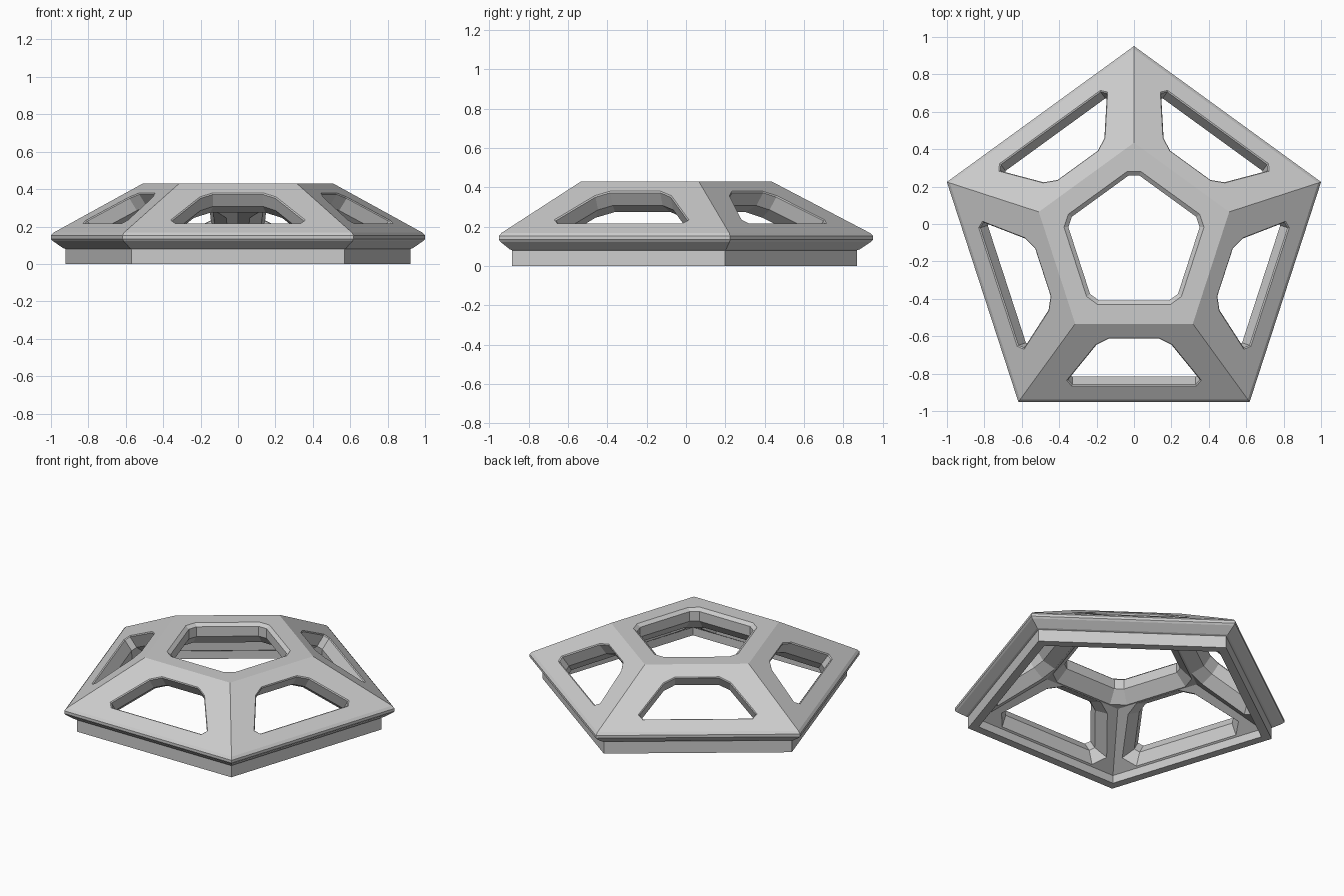
import bpy, bmesh
from math import cos, sin, pi, atan2, tan
from mathutils import Vector

if "Cube" in bpy.data.objects:
    bpy.data.objects.remove(bpy.data.objects["Cube"])

CY = -0.1005                      # pentagon centre in y
TOP_A, TOP_Z = 0.433, 0.43        # apothem and height of the flat top
RIM_A, RIM_Z = 0.838, 0.168       # lower end of the sloping panels
THICK = 0.155
WALL = 0.083                      # straight part of each opening, flared below
slope = atan2(TOP_Z - RIM_Z, RIM_A - TOP_A)


def loft(name, rings):
    """Closed solid through equally sized rings, capped at both ends."""
    bm = bmesh.new()
    loops = [[bm.verts.new(p) for p in r] for r in rings]
    n = len(loops[0])
    for a, b in zip(loops, loops[1:]):
        for i in range(n):
            bm.faces.new((a[i], a[(i + 1) % n], b[(i + 1) % n], b[i]))
    bm.faces.new(loops[0][::-1])
    bm.faces.new(loops[-1])
    bmesh.ops.recalc_face_normals(bm, faces=bm.faces)
    me = bpy.data.meshes.new(name)
    bm.to_mesh(me)
    bm.free()
    ob = bpy.data.objects.new(name, me)
    bpy.context.collection.objects.link(ob)
    return ob


def pentagon(a, z):
    r = a / cos(pi / 5)
    angs = [pi / 2 + k * 2 * pi / 5 for k in range(5)]
    return [Vector((r * cos(t), CY + r * sin(t), z)) for t in angs]


def inset(pts, d):
    """Mitred inset of a counter-clockwise 2D outline."""
    out = []
    for i, p in enumerate(pts):
        e0 = (p - pts[i - 1]).normalized()
        e1 = (pts[(i + 1) % len(pts)] - p).normalized()
        n0, n1 = Vector((-e0.y, e0.x)), Vector((-e1.y, e1.x))
        out.append(p + (n0 + n1) * d / (1 + n0.dot(n1)))
    return out


def cutter(name, outline, origin, u, v, n, ch, dep, flare):
    """Hole tool: chamfered mouth, straight wall, flared back."""
    step = (flare + ch) / (THICK - WALL)
    secs = [(dep, -ch), (-dep, ch), (-WALL, ch), (-THICK - 0.01, -flare - 0.01 * step)]
    ob = loft(name, [[origin + u * p.x + v * p.y + n * d for p in inset(outline, i)]
                     for d, i in secs])
    ob.hide_render = True
    return ob


# Solid outer body and the cavity to hollow it
inner_z = lambda a: TOP_Z - THICK / cos(slope) - (a - TOP_A) * tan(slope)
in_top_a = TOP_A - (THICK / cos(slope) - THICK) / tan(slope)
outside = [(0.784, 0), (0.784, 0.08), (0.796, 0.085), (0.843, 0.123),
           (0.851, 0.134), (0.851, 0.152), (RIM_A, RIM_Z), (TOP_A, TOP_Z)]
cavity = [(0.73, -0.05), (0.73, inner_z(0.73)), (in_top_a, TOP_Z - THICK)]
frame = loft("pentagon_frame", [pentagon(a, z) for a, z in outside])
hollow = loft("cavity_cutter", [pentagon(a, z) for a, z in cavity])
hollow.hide_render = True
cutters = [hollow]

# Centre opening: pentagon with clipped corners
pts = [p.xy - Vector((0, CY)) for p in pentagon(0.33, 0)]
clipped = []
for i, p in enumerate(pts):
    for q in (pts[i - 1], pts[(i + 1) % 5]):
        clipped.append(p + (q - p).normalized() * 0.045)
cutters.append(cutter("centre_cutter", clipped, Vector((0, CY, TOP_Z)), Vector((1, 0, 0)),
                      Vector((0, 1, 0)), Vector((0, 0, 1)), 0.022, 0.018, 0.045))

# Five panel windows: half outline as (offset along edge, apothem)
half = [(0.333, 0.765), (0.36, 0.735), (0.205, 0.545), (0.135, 0.51)]
full = half + [(-x, a) for x, a in reversed(half)]
outline = [Vector((x, -(a - TOP_A) / cos(slope))) for x, a in full]
for k in range(5):
    t = -pi / 2 + k * 2 * pi / 5
    r = Vector((cos(t), sin(t), 0))
    u = Vector((-sin(t), cos(t), 0))
    v = -r * cos(slope) + Vector((0, 0, sin(slope)))
    origin = Vector((0, CY, TOP_Z)) + r * TOP_A
    cutters.append(cutter(f"window_cutter_{k}", outline, origin, u, v, u.cross(v),
                          0.006, 0.006, 0.045))

# Cut the openings and discard the tools
for c in cutters:
    m = frame.modifiers.new(c.name, 'BOOLEAN')
    m.object, m.operation, m.solver = c, 'DIFFERENCE', 'EXACT'
bpy.context.view_layer.update()
dg = bpy.context.evaluated_depsgraph_get()
mesh = bpy.data.meshes.new_from_object(frame.evaluated_get(dg))
frame.modifiers.clear()
frame.data = mesh
for c in cutters:
    bpy.data.objects.remove(c)
